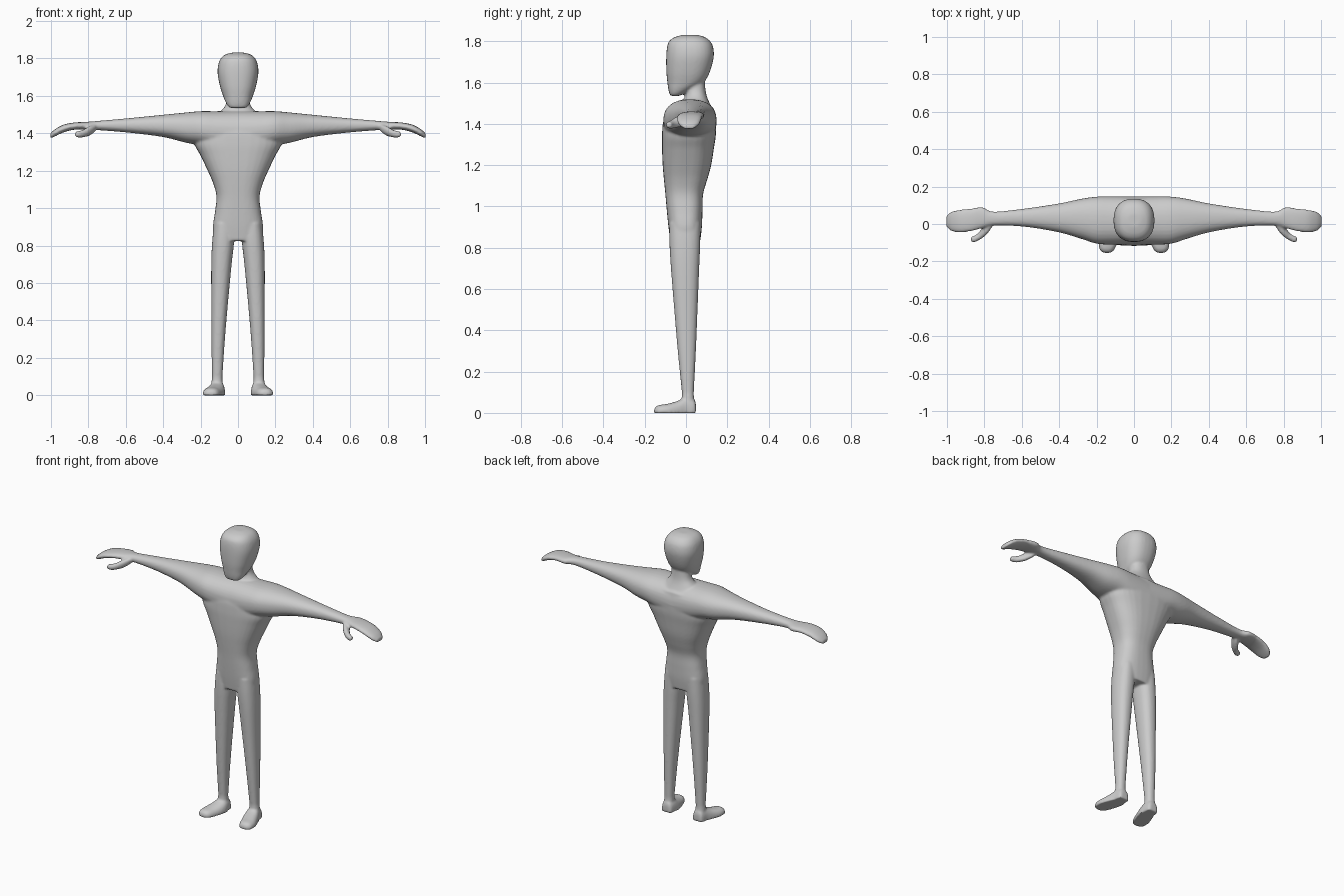
import bpy, bmesh, math

RING = 32   # points around each cross-section
STEPS = 5   # interpolated rings between listed sections

grey = bpy.data.materials.new("light grey")
grey.diffuse_color = (0.6, 0.6, 0.6, 1)


def spline(rows):
    """Smoothly interpolate the rows of section values."""
    out = []
    for i in range(len(rows) - 1):
        p0, p1 = rows[max(i - 1, 0)], rows[i]
        p2, p3 = rows[i + 1], rows[min(i + 2, len(rows) - 1)]
        for s in range(STEPS):
            t = s / STEPS
            out.append([b + 0.5 * t * (c - a + t * (2*a - 5*b + 4*c - d + t * (3*(b - c) + d - a)))
                        for a, b, c, d in zip(p0, p1, p2, p3)])
    return out + [list(rows[-1])]


def skin(bm, rings):
    """Bridge closed rings and cap both ends."""
    rings = [[bm.verts.new(p) for p in ring] for ring in rings]
    faces = [bm.faces.new((rings[0])), bm.faces.new(rings[-1])]
    for r, q in zip(rings, rings[1:]):
        n = len(r)
        faces += [bm.faces.new((r[k], r[(k+1) % n], q[(k+1) % n], q[k])) for k in range(n)]
    bmesh.ops.recalc_face_normals(bm, faces=faces)


def loft(bm, axis, rows, power=2.3, sides=(1,), floor=None):
    """Rows are (position, a0, a1, b0, b1): extents across the axis."""
    for side in sides:
        rings = []
        for t, a0, a1, b0, b1 in spline(rows):
            ring = []
            for k in range(RING):
                ang = 2 * math.pi * k / RING
                c, s = math.cos(ang), math.sin(ang)
                a = (a0+a1)/2 + (a1-a0)/2 * math.copysign(abs(c)**(2/power), c)
                b = (b0+b1)/2 + (b1-b0)/2 * math.copysign(abs(s)**(2/power), s)
                x, y, z = {"x": (t, a, b), "y": (a, t, b), "z": (a, b, t)}[axis]
                ring.append((x * side, y, z if floor is None else max(z, floor)))
            rings.append(ring)
        skin(bm, rings)


bm = bmesh.new()
BOTH = (1, -1)

# torso: pelvis, waist, chest, upper back
loft(bm, "z", [(z, -w, w, f, b) for z, w, f, b in (
    (0.825, 0.125, -0.075, 0.068), (0.90, 0.134, -0.085, 0.077), (0.98, 0.123, -0.093, 0.08),
    (1.06, 0.115, -0.10, 0.083), (1.13, 0.132, -0.107, 0.103), (1.20, 0.162, -0.113, 0.122),
    (1.28, 0.20, -0.116, 0.135), (1.35, 0.235, -0.116, 0.145), (1.42, 0.22, -0.108, 0.145),
    (1.48, 0.18, -0.075, 0.132))], power=2.6)

# arms and flat hands, out to the fingertips
loft(bm, "x", [
    (0.0, -0.11, 0.147, 1.28, 1.52), (0.12, -0.11, 0.148, 1.31, 1.518),
    (0.20, -0.105, 0.146, 1.335, 1.518), (0.28, -0.08, 0.135, 1.35, 1.511),
    (0.40, -0.045, 0.11, 1.38, 1.499), (0.58, -0.015, 0.083, 1.403, 1.481),
    (0.75, -0.008, 0.066, 1.417, 1.466), (0.81, -0.022, 0.09, 1.419, 1.461),
    (0.87, -0.038, 0.083, 1.42, 1.458), (0.93, -0.045, 0.076, 1.406, 1.447),
    (0.975, -0.038, 0.066, 1.385, 1.424), (0.998, -0.02, 0.048, 1.374, 1.404),
    (1.004, -0.01, 0.035, 1.376, 1.396)], sides=BOTH)

# thumbs, hanging forward and down
loft(bm, "x", [
    (0.755, -0.01, 0.03, 1.422, 1.45), (0.775, -0.04, 0.02, 1.40, 1.445),
    (0.80, -0.067, -0.005, 1.385, 1.435), (0.83, -0.087, -0.045, 1.378, 1.418),
    (0.855, -0.098, -0.063, 1.378, 1.412), (0.872, -0.095, -0.068, 1.384, 1.405)],
    sides=BOTH)

# legs
loft(bm, "z", [
    (0.07, 0.083, 0.138, -0.018, 0.038), (0.10, 0.083, 0.139, -0.02, 0.038),
    (0.30, 0.070, 0.142, -0.04, 0.048), (0.50, 0.053, 0.143, -0.057, 0.056),
    (0.70, 0.034, 0.143, -0.073, 0.064), (0.82, 0.021, 0.138, -0.08, 0.069),
    (0.92, 0.02, 0.128, -0.08, 0.07)], sides=BOTH)
loft(bm, "z", [
    (0.02, 0.08, 0.145, -0.025, 0.042), (0.09, 0.083, 0.14, -0.02, 0.038)], sides=BOTH)

# feet with flat soles, toes turned out
loft(bm, "y", [
    (0.048, 0.085, 0.135, -0.04, 0.045), (0.038, 0.076, 0.145, -0.05, 0.067),
    (0.0, 0.07, 0.153, -0.055, 0.076), (-0.04, 0.07, 0.17, -0.05, 0.058),
    (-0.09, 0.085, 0.187, -0.04, 0.044), (-0.13, 0.10, 0.187, -0.035, 0.038),
    (-0.149, 0.115, 0.172, -0.025, 0.028), (-0.154, 0.13, 0.16, -0.02, 0.02)],
    power=2.5, sides=BOTH, floor=-0.001)

# neck
loft(bm, "z", [(z, -w, w, f, b) for z, w, f, b in (
    (1.48, 0.125, -0.03, 0.125), (1.515, 0.095, -0.012, 0.108), (1.545, 0.07, -0.002, 0.098),
    (1.58, 0.06, 0.0, 0.093), (1.64, 0.055, 0.0, 0.09))])

# head, narrowing to a forward chin
loft(bm, "z", [(z, -w, w, f, b) for z, w, f, b in (
    (1.535, 0.04, -0.073, -0.035), (1.545, 0.053, -0.08, -0.012), (1.57, 0.068, -0.086, 0.035),
    (1.60, 0.08, -0.09, 0.085), (1.65, 0.096, -0.095, 0.115), (1.72, 0.109, -0.096, 0.134),
    (1.77, 0.105, -0.092, 0.132), (1.80, 0.092, -0.082, 0.118), (1.82, 0.07, -0.055, 0.092),
    (1.831, 0.035, -0.015, 0.055))], power=2.4)

mesh = bpy.data.meshes.new("body")
bm.to_mesh(mesh)
bm.free()
mesh.materials.append(grey)
body = bpy.data.objects.new("body", mesh)
bpy.context.collection.objects.link(body)
bpy.context.view_layer.objects.active = body
body.select_set(True)

# fuse the overlapping parts into one skin and soften the joins
fuse = body.modifiers.new("fuse", "REMESH")
fuse.mode = "VOXEL"
fuse.voxel_size = 0.007
fuse.use_smooth_shade = True
soften = body.modifiers.new("soften", "SMOOTH")
soften.factor = 0.5
soften.iterations = 5
for m in ("fuse", "soften"):
    bpy.ops.object.modifier_apply(modifier=m)
bpy.ops.object.shade_smooth_by_angle(angle=math.radians(50))
